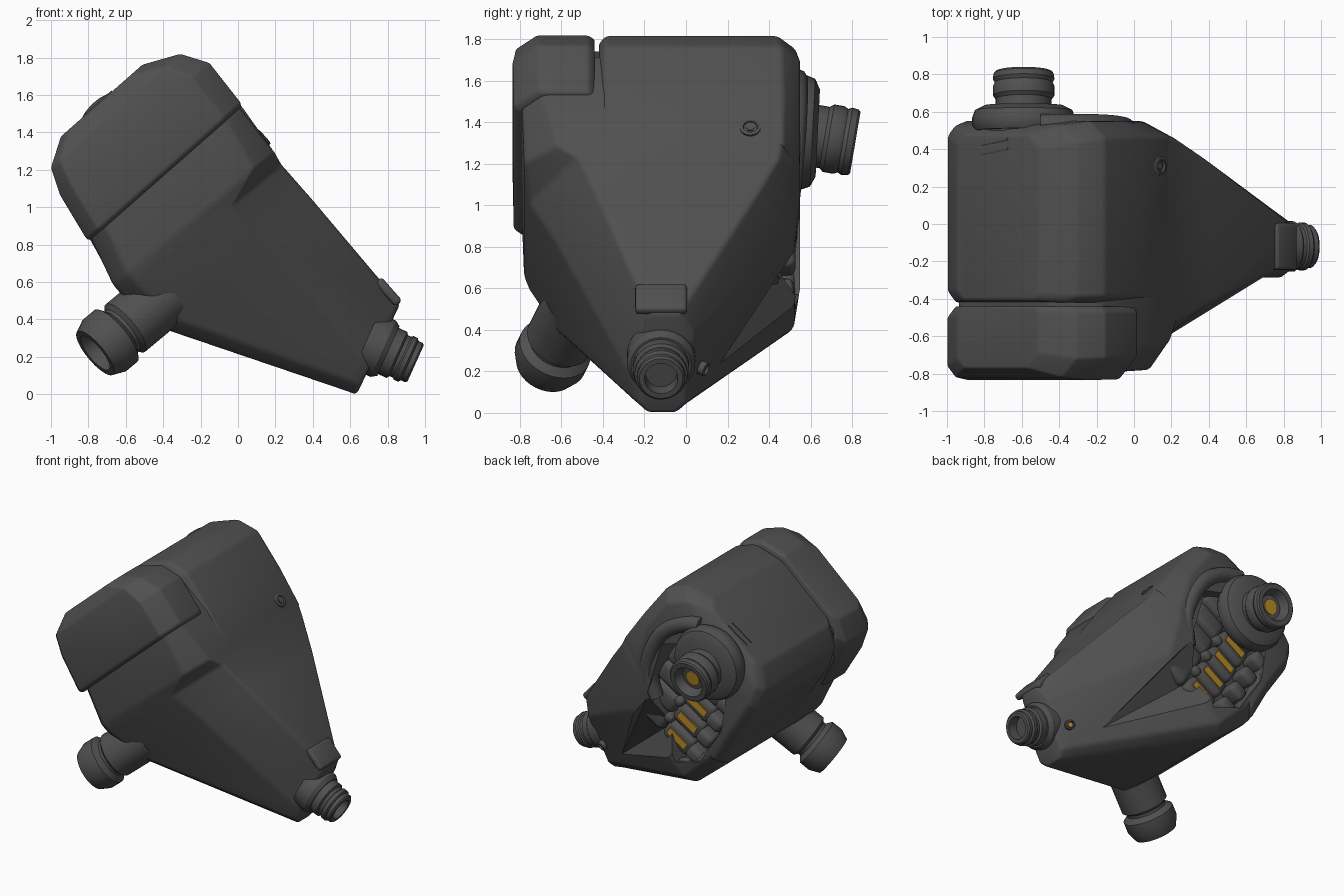
import bpy, bmesh, math
from mathutils import Vector, Matrix

if "Cube" in bpy.data.objects:
    bpy.data.objects.remove(bpy.data.objects["Cube"])

# Tilted frame of the housing: A runs down towards the nozzle, B across it, Y is world y
A = Vector((0.66, 0, -0.75)).normalized()
B = Vector((0.75, 0, 0.66)).normalized()
Y = Vector((0, 1, 0))


def P(a, b, y):
    return A * a + B * b + Y * y


def material(name, rgb):
    m = bpy.data.materials.new(name)
    m.diffuse_color = (*rgb, 1)
    m.use_nodes = True
    m.node_tree.nodes["Principled BSDF"].inputs["Base Color"].default_value = m.diffuse_color
    return m


GREY = material("dark_grey", (0.08, 0.08, 0.08))
AMBER = material("amber", (0.48, 0.25, 0.02))


def make(name, bm, mat=GREY, bevel=0, cutters=(), angle=35):
    bmesh.ops.recalc_face_normals(bm, faces=bm.faces[:])
    me = bpy.data.meshes.new(name)
    bm.to_mesh(me)
    bm.free()
    ob = bpy.data.objects.new(name, me)
    bpy.context.collection.objects.link(ob)
    me.materials.append(mat)
    if bevel:
        mod = ob.modifiers.new("Bevel", 'BEVEL')
        mod.width, mod.segments = bevel, 3
        mod.limit_method, mod.angle_limit = 'ANGLE', math.radians(15)
    for c in cutters:
        mod = ob.modifiers.new("Cut", 'BOOLEAN')
        mod.operation, mod.object, mod.solver = 'DIFFERENCE', c, 'EXACT'
    if ob.modifiers:
        bpy.context.view_layer.update()
        dg = bpy.context.evaluated_depsgraph_get()
        new = bpy.data.meshes.new_from_object(ob.evaluated_get(dg))
        ob.modifiers.clear()
        ob.data = new
    bpy.ops.object.select_all(action='DESELECT')
    ob.select_set(True)
    bpy.context.view_layer.objects.active = ob
    bpy.ops.object.shade_smooth_by_angle(angle=math.radians(angle))
    return ob


def loft(name, sections, **kw):
    """Sections: a at low b, a at high b, b0, b1, y0, y1, chamfer, front-high chamfer (b, y), back-high chamfer (b, y)"""
    bm = bmesh.new()
    rings = []
    for al, ah, b0, b1, y0, y1, c, fb, fy, bb, by in sections:
        pts = [(b0 + c, y0), (b1 - fb, y0), (b1, y0 + fy), (b1, y1 - by),
               (b1 - bb, y1), (b0 + c, y1), (b0, y1 - c), (b0, y0 + c)]
        rings.append([bm.verts.new(P(al + (ah - al) * (b - b0) / (b1 - b0), b, y)) for b, y in pts])
    for r, s in zip(rings, rings[1:]):
        for i in range(8):
            j = (i + 1) % 8
            bm.faces.new((r[i], r[j], s[j], s[i]))
    bm.faces.new(rings[0])
    bm.faces.new(rings[-1])
    return make(name, bm, **kw)


def lathe(name, profile, loc, direction, seg=32, mat=GREY):
    bm = bmesh.new()
    M = Matrix.Translation(loc) @ Vector(direction).to_track_quat('Z', 'Y').to_matrix().to_4x4()
    vs = [bm.verts.new((r, 0, t)) for r, t in profile]
    es = [bm.edges.new(e) for e in zip(vs, vs[1:])]
    bmesh.ops.spin(bm, geom=vs + es, cent=(0, 0, 0), axis=(0, 0, 1),
                   angle=2 * math.pi, steps=seg, use_duplicate=False)
    bmesh.ops.remove_doubles(bm, verts=bm.verts[:], dist=0.0005)
    bm.transform(M)
    return make(name, bm, mat=mat, angle=30)


def block(name, centre, size, mat=GREY, bevel=0, turn=0, swing=0):
    bm = bmesh.new()
    R = Matrix.Rotation(swing, 4, 'Y') @ Matrix((A, Y, B)).transposed().to_4x4() @ Matrix.Rotation(turn, 4, 'X')
    bmesh.ops.create_cube(bm, size=1, matrix=Matrix.Translation(centre) @ R @ Matrix.Diagonal((*size, 1)))
    return make(name, bm, mat=mat, bevel=bevel)


def tube(name, pts, r):
    cu = bpy.data.curves.new(name, 'CURVE')
    cu.dimensions, cu.bevel_depth, cu.bevel_resolution = '3D', r, 3
    cu.use_fill_caps = True
    cu.resolution_u = 5
    sp = cu.splines.new('NURBS')
    sp.points.add(len(pts) - 1)
    for p, q in zip(sp.points, pts):
        p.co = (*q, 1)
    sp.use_endpoint_u = True
    sp.order_u = 3
    ob = bpy.data.objects.new(name, cu)
    bpy.context.collection.objects.link(ob)
    cu.materials.append(GREY)


# Helpers that cut the recess in the back and the valley running from it to the nozzle
def hull_cutter(name, pts):
    bm = bmesh.new()
    bmesh.ops.convex_hull(bm, input=[bm.verts.new(p) for p in pts])
    ob = make(name, bm)
    ob.hide_render = True
    return ob


outline = [(-.06, .98), (-.28, .50), (-.5, .57), (-.68, .85), (-.72, 1.1), (-.45, 1.45), (-.18, 1.38)]
recess = hull_cutter("recess_cutter", [(x, y, z) for x, z in outline for y in (.33, .8)])
valley = hull_cutter("valley_cutter", [(-.07, .56, .96), (-.28, .56, .53), (-.19, .42, .74), (.42, .165, .24),
                                       (-.07, .8, .96), (-.28, .8, .53), (.45, .4, .3)])

# Main housing, tapering to the nozzle, with the recessed front band
loft("housing", [
    (-1.60, -1.60, .16, .82, -.74, .46, .08, .08, .08, .08, .08),
    (-1.40, -1.40, .02, 1.00, -.78, .52, .10, .10, .10, .10, .10),
    (-1.14, -1.14, -.04, 1.02, -.79, .54, .10, .10, .10, .10, .10),
    (-.88, -.84, -.115, 1.00, -.78, .55, .10, .14, .16, .20, .09),
    (-.80, -.77, -.115, .985, -.755, .55, .10, .34, .24, .24, .10),
    (-.53, -.53, -.07, .985, -.63, .52, .08, .34, .20, .38, .18),
    (.34, .21, .43, .97, -.27, .04, .06, .36, .09, .12, .07),
    (.42, .30, .475, .76, -.23, .0, .05, .06, .06, .05, .05),
], bevel=.02, cutters=[recess, valley])

# Rear shell and front cap around the wide end, separated by a groove
loft("rear_shell", [
    (-1.66, -1.66, .20, .78, -.41, .48, .05, .05, .03, .08, .08),
    (-1.57, -1.57, .05, .97, -.42, .53, .06, .06, .03, .10, .09),
    (-1.43, -1.43, -.01, 1.05, -.42, .55, .06, .06, .03, .10, .09),
    (-1.13, -1.13, -.05, 1.03, -.42, .55, .06, .06, .03, .10, .08),
    (-.86, -.84, -.11, 1.0, -.42, .55, .06, .06, .03, .20, .08),
], bevel=.02, cutters=[recess])
loft("front_cap", [
    (-1.66, -1.66, .20, .78, -.77, -.44, .05, .08, .08, .03, .03),
    (-1.57, -1.57, .05, .97, -.82, -.44, .06, .10, .10, .03, .03),
    (-1.43, -1.43, -.01, 1.055, -.835, -.44, .08, .12, .12, .03, .03),
    (-1.16, -1.16, -.06, 1.04, -.83, -.44, .08, .12, .12, .03, .03),
    (-1.14, -1.14, -.05, 1.025, -.81, -.44, .08, .12, .12, .03, .03),
], bevel=.04, angle=50)
for c in (recess, valley):
    bpy.data.objects.remove(c)

# Raised rims around the recess
tube("upper_rim", [(-.08, .48, .93), (-.02, .5, 1.1), (-.08, .52, 1.32), (-.2, .53, 1.5), (-.4, .53, 1.6),
                   (-.5, .53, 1.6)], .06)
tube("lower_rim", [(-.30, .47, .47), (-.45, .48, .5), (-.62, .48, .68), (-.75, .5, .95), (-.82, .5, 1.15)], .05)

# Two columns of ribs, with amber pads, inside the recess
step, across = Vector((-.09, .008, .15)), Vector((.8, 0, .52))
for row in range(5):
    c = Vector((-.24, .385, .64)) + step * row
    for col in range(2):
        block("rib", c + across * .27 * col, (.16, .12, .25), bevel=.04, swing=.15)
    if row < 4:
        block("amber_pad", c + Y * .062, (.055, .012, .17), mat=AMBER, swing=.15)
        block("rib_link", c + across * .135 + step * .5 + Y * .03, (.07, .12, .07), bevel=.025, swing=.15)
block("amber_pad", Vector((-.32, .46, 1.2)), (.05, .012, .1), mat=AMBER, swing=.15)
# Outer rib ends along the lower edge of the recess
for row in range(4):
    block("rib_end", Vector((-.42, .45, .58)) + step * row, (.11, .14, .13), bevel=.035, swing=.15)

# Back port
d = Vector((0, 1, -.17)).normalized()
o = Vector((-.59, .5, 1.355))
lathe("back_port_flange", [(0, -.2), (.22, -.2), (.22, 0), (.26, 0), (.275, .03), (.275, .07), (.26, .11),
                           (.21, .135), (0, .135)], o, (0, 1, -.05))
lathe("back_port", [(0, 0), (.15, 0), (.15, .17), (.165, .19), (.165, .24), (.155, .26), (.165, .28), (.16, .31),
                    (.15, .32), (.115, .32), (.085, .26), (0, .26)], o, d)
lathe("back_port_core", [(0, 0), (.055, 0), (.055, .01), (0, .01)], o + d * .258, d, mat=AMBER)

# Lower left port
lathe("side_port", [(0, 0), (.165, 0), (.165, .29), (.14, .31), (.14, .33), (.18, .36), (.18, .44), (.15, .51),
                    (.115, .51), (.1, .43), (0, .43)], (-.39, -.52, .53), (-.385, -.16, -.32))

# Nozzle with its collar and the raised pad above it
n = Vector((.91, 0, -.41)).normalized()
tip = Vector((.95, -.12, .165))
lathe("nozzle_collar", [(0, 0), (.165, 0), (.165, .10), (.145, .13), (0, .13)], tip - n * .29, n)
lathe("nozzle", [(0, 0), (.135, 0), (.135, .15), (.12, .16), (.12, .18), (.128, .19), (.128, .215), (.115, .225),
                 (.115, .25), (.105, .26), (.08, .26), (.075, .19), (0, .19)], tip - n * .26, n)
block("nozzle_pad", P(.12, .965, -.12), (.17, .25, .05), bevel=.02)

# Screws
ring = [(0, 0), (.05, 0), (.05, .03), (.035, .035), (.03, .02), (0, .02)]
lathe("shell_screw", ring, P(-.94, .985, .31), B, seg=16)
lathe("shell_screw_head", [(0, 0), (.02, 0), (.02, .03), (0, .03)], P(-.94, .985, .31), B, seg=6)
s = Vector((.3, .8, -.35)).normalized()
lathe("nozzle_screw", [(r * .7, t) for r, t in ring], Vector((.64, .07, .22)), s, seg=16)
lathe("nozzle_screw_core", [(0, 0), (.016, 0), (.016, .024), (0, .024)], Vector((.64, .07, .22)), s, seg=8, mat=AMBER)

# Small ridges on the top
for y in (.39, .44):
    block("top_ridge", P(-1.66, .47, y), (.012, .012, .19), turn=-.15)
